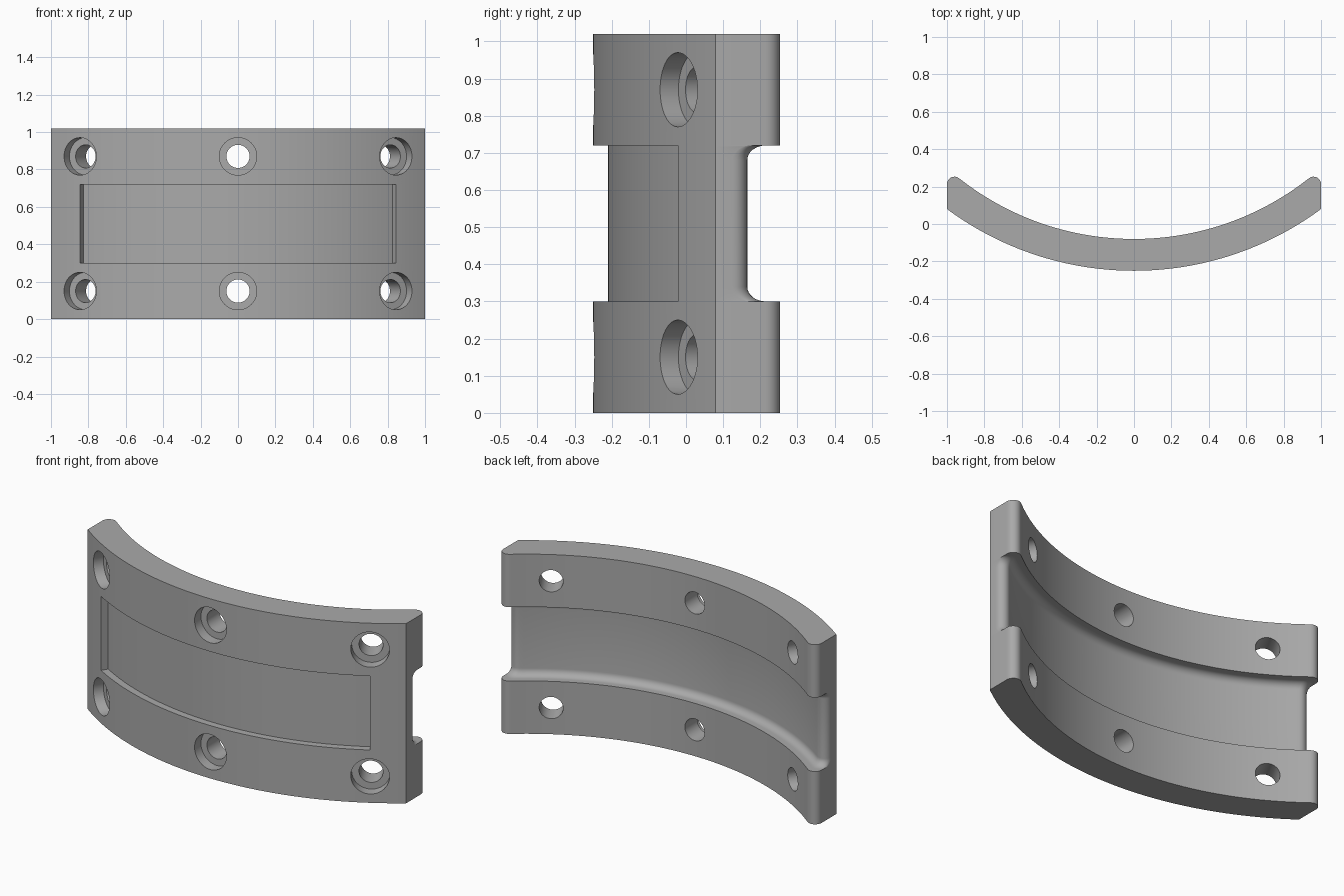
import bpy, bmesh, math
from mathutils import Matrix, Vector

if "Cube" in bpy.data.objects:
    bpy.data.objects.remove(bpy.data.objects["Cube"], do_unlink=True)

CY = 1.43            # y of the arc centre
OUTER = 1.68
INNER = 1.51
GROOVE = 1.58
HEIGHT = 1.02
LOW, HIGH = 0.30, 0.72
ROUND = 0.04

grey = bpy.data.materials.new("plain grey")
grey.use_nodes = True
colour = (0.40, 0.40, 0.40, 1)
grey.diffuse_color = colour
grey.node_tree.nodes["Principled BSDF"].inputs["Base Color"].default_value = colour


def polar(radius, angle):
    return (radius * math.sin(angle), CY - radius * math.cos(angle))


def arc(radius, half, steps):
    return [polar(radius, half * (2 * i / steps - 1)) for i in range(steps + 1)]


def loft(name, layers):
    """Skin a stack of (outline, z) layers and cap both ends."""
    bm = bmesh.new()
    rings = [[bm.verts.new((x, y, z)) for x, y in pts] for pts, z in layers]
    for a, b in zip(rings, rings[1:]):
        for i in range(len(a)):
            j = (i + 1) % len(a)
            bm.faces.new((a[i], a[j], b[j], b[i]))
    bm.faces.new(rings[0][::-1])
    bm.faces.new(rings[-1])
    bmesh.ops.recalc_face_normals(bm, faces=bm.faces)
    return finish(name, bm)


def finish(name, bm):
    mesh = bpy.data.meshes.new(name)
    bm.to_mesh(mesh)
    bm.free()
    mesh.materials.append(grey)
    obj = bpy.data.objects.new(name, mesh)
    bpy.context.collection.objects.link(obj)
    return obj


def outline(inner):
    """Curved bar section with rounded inner ends."""
    cx = 1 - ROUND
    reach = inner + ROUND
    cy = CY - math.sqrt(reach ** 2 - cx ** 2)
    tilt = math.atan2(CY - cy, -cx)
    corner = [(cx + ROUND * math.cos(tilt * i / 8), cy + ROUND * math.sin(tilt * i / 8))
              for i in range(9)]
    half = math.asin(cx / reach)
    inside = arc(inner, half, 96)[1:-1][::-1]
    mirrored = [(-x, y) for x, y in corner[::-1]]
    return arc(OUTER, math.asin(1 / OUTER), 96) + corner + inside + mirrored


# Curved body with a coved channel along its inner face
lower = [(INNER, 0), (INNER, LOW)]
for i in range(9):
    a = math.pi / 2 * i / 8
    lower.append((GROOVE - ROUND + ROUND * math.sin(a), LOW + ROUND - ROUND * math.cos(a)))
upper = [(r, HEIGHT - z) for r, z in reversed(lower)]
body = loft("curved_clamp_body", [(outline(r), z) for r, z in lower + upper])

# Shallow recess on the outer face
half = math.radians(30.2)
recess = arc(1.64, half, 64) + arc(1.78, half, 64)[::-1]
cutters = [loft("recess_cutter", [(recess, LOW), (recess, HIGH)])]


def drill(name, radius, start, angle, z):
    """Radial cylinder reaching outward from the start radius."""
    end = 1.85
    middle = polar((start + end) / 2, angle)
    axis = Vector((math.sin(angle), -math.cos(angle), 0))
    turn = axis.to_track_quat('Z', 'Y').to_matrix().to_4x4()
    bm = bmesh.new()
    bmesh.ops.create_cone(bm, cap_ends=True, segments=48, radius1=radius, radius2=radius,
                          depth=end - start, matrix=Matrix.Translation((*middle, z)) @ turn)
    return finish(name, bm)


# Six counterbored screw holes
for z in (0.15, 0.87):
    for degrees in (-30.2, 0, 30.2):
        angle = math.radians(degrees)
        cutters.append(drill("counterbore_cutter", 0.10, 1.62, angle, z))
        cutters.append(drill("screw_hole_cutter", 0.062, 1.40, angle, z))

for cutter in cutters:
    cutter.hide_render = True
    mod = body.modifiers.new(cutter.name, 'BOOLEAN')
    mod.operation = 'DIFFERENCE'
    mod.solver = 'EXACT'
    mod.object = cutter

# Bake the cuts, then drop the cutters
bpy.context.view_layer.objects.active = body
body.select_set(True)
for mod in list(body.modifiers):
    bpy.ops.object.modifier_apply(modifier=mod.name)
for cutter in cutters:
    bpy.data.objects.remove(cutter, do_unlink=True)
bpy.ops.object.shade_smooth_by_angle(angle=math.radians(30))
